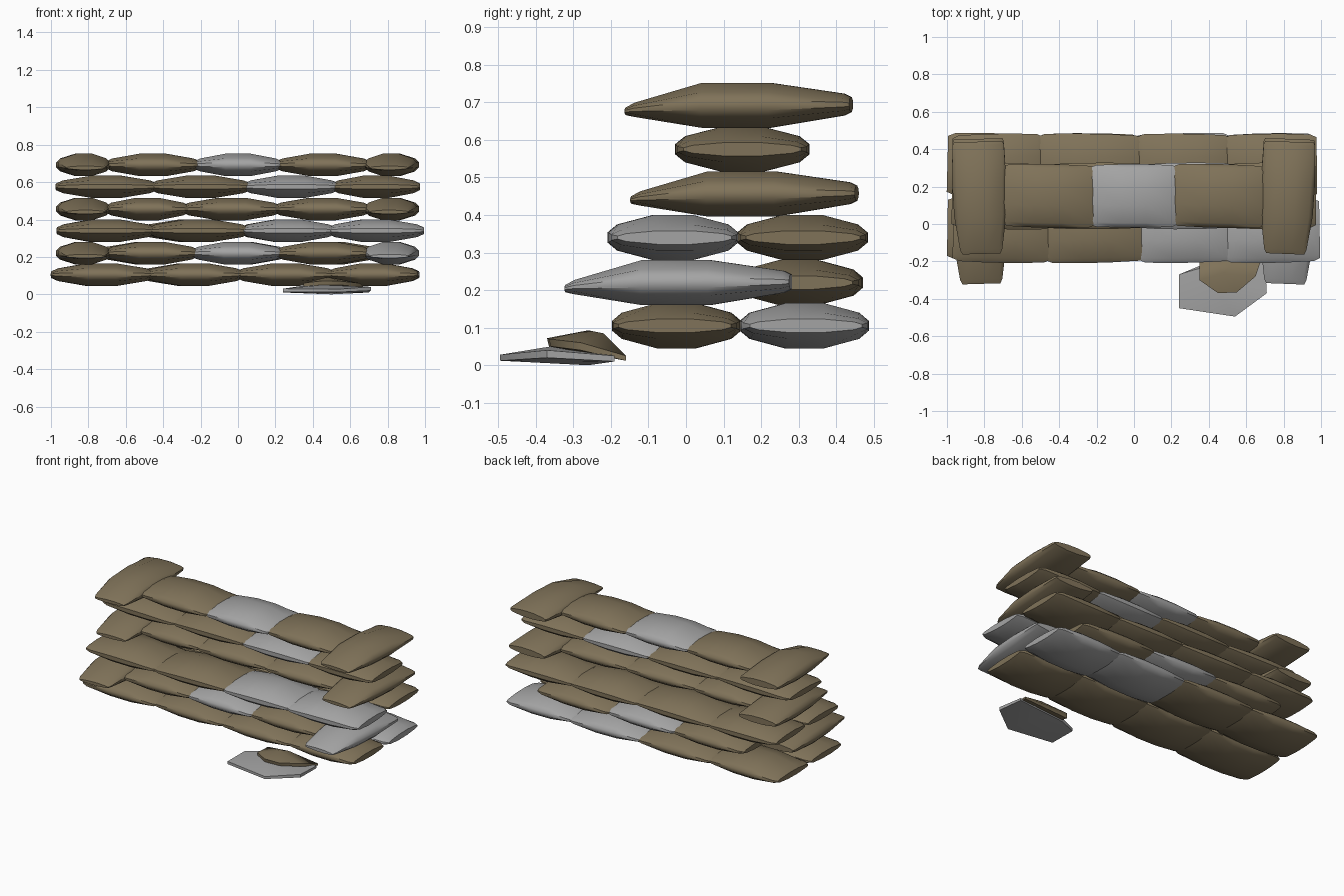
import bpy, bmesh, math, random
from mathutils import Matrix

if "Cube" in bpy.data.objects:
    bpy.data.objects.remove(bpy.data.objects["Cube"])

random.seed(4)
sack = bpy.data.materials.new("sackcloth")
sack.diffuse_color = (0.215, 0.17, 0.10, 1)
sack.use_nodes = True
sack.node_tree.nodes["Principled BSDF"].inputs["Base Color"].default_value = sack.diffuse_color
grey = bpy.data.materials.new("grey_cloth")
grey.diffuse_color = (0.37, 0.37, 0.37, 1)
grey.use_nodes = True
grey.node_tree.nodes["Principled BSDF"].inputs["Base Color"].default_value = grey.diffuse_color


def finish(name, bm, brown):
    bmesh.ops.recalc_face_normals(bm, faces=bm.faces)
    me = bpy.data.meshes.new(name)
    bm.to_mesh(me)
    bm.free()
    ob = bpy.data.objects.new(name, me)
    bpy.context.collection.objects.link(ob)
    me.materials.append(sack if brown else grey)
    bpy.ops.object.select_all(action='DESELECT')
    ob.select_set(True)
    bpy.context.view_layer.objects.active = ob
    bpy.ops.object.shade_smooth_by_angle(angle=math.radians(50))
    return ob


# station along the bag: position, width factor, half height, centre height
ALONG = [(-.5, .88, .018, 0), (-.43, .97, .034, 0), (-.14, 1, .06, 0),
         (.14, 1, .06, 0), (.43, .97, .034, 0), (.5, .88, .018, 0)]
CROSS = [(-.5, .70, .010, -.016), (-.46, .78, .019, -.012), (-.16, .96, .06, 0),
         (.14, 1, .06, 0), (.47, .95, .029, .002), (.5, .90, .020, .002)]
# bag cross-section: side factor, height factor
SECTION = [(-1, -.22), (-.85, -.58), (-.3, -1), (.3, -1), (.85, -.58), (1, -.22),
           (1, .22), (.85, .58), (.3, 1), (-.3, 1), (-.85, .58), (-1, .22)]


def bag(name, cx, cy, cz, length, width, brown, stations, turn):
    bm = bmesh.new()
    rings = []
    for u, wf, h, dz in stations:
        rings.append([bm.verts.new((u * length, s * wf * width / 2, t * h + dz))
                      for s, t in SECTION])
    n = len(SECTION)
    for a, b in zip(rings, rings[1:]):
        for i in range(n):
            bm.faces.new((a[i], a[(i + 1) % n], b[(i + 1) % n], b[i]))
    bm.faces.new(rings[0])
    bm.faces.new(rings[-1])
    bm.transform(Matrix.Translation((cx, cy, cz)) @ Matrix.Rotation(turn, 4, 'Z'))
    finish(name, bm, brown)


def row(name, edges, cy, cz, width, greys=()):
    for i, (a, b) in enumerate(zip(edges, edges[1:])):
        bag(f"{name}_{i + 1}", (a + b) / 2, cy, cz, b - a + .035, width,
            i not in greys, ALONG, random.uniform(-.03, .03))


def end_bags(name, cy, cz, grey_right=False):
    for side, x, turn in (("left", -.825, .03), ("right", .82, -.04)):
        bag(f"{name}_{side}", x, cy, cz, .6, .29,
            not (grey_right and side == "right"), CROSS,
            math.pi / 2 + turn)


# lower courses, two bags deep
row("course1_front", [-.98, -.47, .01, .5, .945], -.025, .105, .34)
row("course1_back", [-.98, -.5, .01, .5, .95], .315, .105, .34, (2, 3))
row("course2_front", [-.69, -.23, .22, .69], -.025, .22, .33, (1,))
row("course2_back", [-.72, -.23, .24, .74], .30, .22, .34, (1,))
end_bags("course2_end", -.02, .22, True)
row("course3_front", [-.95, -.46, .04, .5, .975], -.035, .34, .345, (2, 3))
row("course3_back", [-.95, -.5, .03, .5, .96], .31, .34, .345)

# upper courses, one bag deep
row("course4_middle", [-.69, -.28, .21, .69], .15, .456, .34)
end_bags("course4_end", .155, .456)
row("course5", [-.955, -.45, .05, .52, .955], .15, .575, .355, (2,))
row("course6_middle", [-.69, -.22, .22, .69], .15, .692, .34, (1,))
end_bags("course6_end", .14, .692)


# torn empty bags on the ground
def torn(name, points, brown):
    bm = bmesh.new()
    for p in points:
        bm.verts.new(p)
    bmesh.ops.convex_hull(bm, input=bm.verts[:])
    finish(name, bm, brown)


torn("empty_bag", [(.24, -.45, .012), (.24, -.45, .03), (.24, -.27, .01), (.24, -.27, .03),
                   (.36, -.22, .008), (.34, -.24, .045), (.70, -.19, .01), (.70, -.19, .025),
                   (.71, -.37, .02), (.71, -.37, .04), (.54, -.495, .012), (.54, -.495, .028),
                   (.45, -.36, .05), (.5, -.26, 0)], False)
torn("torn_bag", [(.35, -.19, .02), (.35, -.19, .055), (.35, -.30, .04), (.35, -.30, .06),
                  (.45, -.365, .05), (.45, -.37, .072), (.55, -.36, .05), (.55, -.365, .07),
                  (.65, -.28, .04), (.65, -.28, .06), (.69, -.16, .012), (.69, -.16, .025),
                  (.48, -.26, .093), (.52, -.22, .085)], True)
